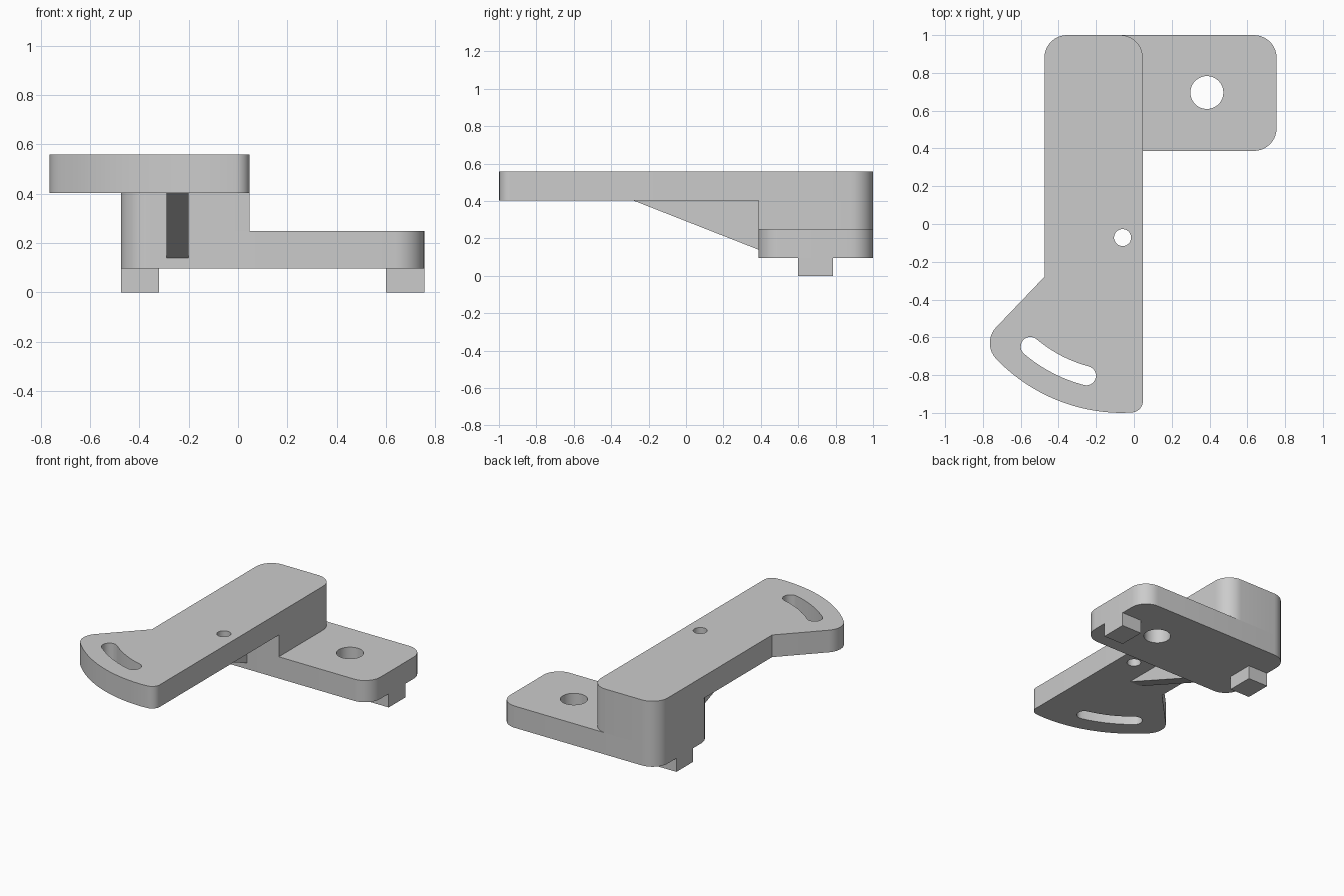
import bpy, bmesh
from math import sin, cos, tan, acos, pi, radians
from mathutils import Vector

if "Cube" in bpy.data.objects:
    bpy.data.objects.remove(bpy.data.objects["Cube"], do_unlink=True)

grey = bpy.data.materials.new("plain_grey")
grey.use_nodes = True
colour = (0.6, 0.6, 0.6, 1)
grey.diffuse_color = colour
grey.node_tree.nodes["Principled BSDF"].inputs["Base Color"].default_value = colour


def arc(centre, radius, start, end, steps):
    """Points on a circular arc, angles in radians."""
    return [(centre[0] + radius * cos(start + (end - start) * i / steps),
             centre[1] + radius * sin(start + (end - start) * i / steps))
            for i in range(steps + 1)]


def fillet(corners, steps=10):
    """Turn (x, y, radius) corners into an outline with rounded corners."""
    outline = []
    for i, (x, y, radius) in enumerate(corners):
        here = Vector((x, y))
        if radius == 0:
            outline.append((x, y))
            continue
        to_prev = (Vector(corners[i - 1][:2]) - here).normalized()
        to_next = (Vector(corners[(i + 1) % len(corners)][:2]) - here).normalized()
        half = acos(to_prev.dot(to_next)) / 2
        centre = here + (to_prev + to_next).normalized() * radius / sin(half)
        first = (here + to_prev * radius / tan(half) - centre).normalized()
        last = (here + to_next * radius / tan(half) - centre).normalized()
        for s in range(steps + 1):
            p = centre + first.slerp(last, s / steps).normalized() * radius
            outline.append((p.x, p.y))
    return outline


def prism(name, outline, low, high, place=lambda a, b, h: (a, b, h)):
    """Extrude an outline between two heights."""
    bm = bmesh.new()
    rings = [[bm.verts.new(place(a, b, h)) for a, b in outline] for h in (low, high)]
    bottom, top = rings
    bm.faces.new(bottom)
    bm.faces.new(top)
    n = len(outline)
    for i in range(n):
        j = (i + 1) % n
        bm.faces.new((bottom[i], bottom[j], top[j], top[i]))
    bmesh.ops.recalc_face_normals(bm, faces=bm.faces)
    mesh = bpy.data.meshes.new(name)
    bm.to_mesh(mesh)
    bm.free()
    mesh.materials.append(grey)
    obj = bpy.data.objects.new(name, mesh)
    bpy.context.collection.objects.link(obj)
    return obj


def activate(obj):
    bpy.ops.object.select_all(action='DESELECT')
    obj.select_set(True)
    bpy.context.view_layer.objects.active = obj


def cut(obj, outline):
    """Cut an outline straight down through a part."""
    cutter = prism("cutter", outline, -1, 2)
    cutter.hide_render = True
    mod = obj.modifiers.new("opening", 'BOOLEAN')
    mod.operation = 'DIFFERENCE'
    mod.solver = 'EXACT'
    mod.object = cutter
    activate(obj)
    bpy.ops.object.modifier_apply(modifier=mod.name)
    bpy.data.objects.remove(cutter, do_unlink=True)


def circle(centre, radius, sides=48):
    return arc(centre, radius, 0, 2 * pi, sides)[:-1]


# Shared dimensions
LEFT, EDGE, RIGHT = -0.475, 0.047, 0.755
BACK, FRONT = 1.0, 0.387
FOOT_TOP, BASE_TOP, ARM_LOW, ARM_TOP = 0.096, 0.249, 0.402, 0.558
ROUND = 0.12
pivot, sweep = (-0.06, -0.072), 0.928

# Base plate with its mounting hole
base = prism("base_plate", fillet([(LEFT, FRONT, ROUND), (RIGHT, FRONT, ROUND),
                                   (RIGHT, BACK, ROUND), (LEFT, BACK, ROUND)]),
             FOOT_TOP, BASE_TOP)
cut(base, circle((0.386, 0.696), 0.087))

# Riser between base plate and arm
riser = prism("riser_block", fillet([(LEFT, FRONT, ROUND), (EDGE, FRONT, 0),
                                     (EDGE, BACK, ROUND), (LEFT, BACK, ROUND)]),
              BASE_TOP, ARM_LOW)

# Arm ending in a fan-shaped sector about the pivot hole
corner = arc(pivot, sweep, radians(216.6), 0, 1)[0]
rim = arc(pivot, sweep, radians(224), radians(270), 24)
arm = prism("swing_arm", fillet([(LEFT, BACK, ROUND), (LEFT, -0.28, 0), (*corner, ROUND)]
                                + [(x, y, 0) for x, y in rim]
                                + [(EDGE, -0.995, 0.06), (EDGE, BACK, ROUND)]),
            ARM_LOW, ARM_TOP)
cut(arm, circle(pivot, 0.045))

# Curved slot concentric with the pivot
a, b, mid, half_width = radians(229.7), radians(255.3), 0.756, 0.051
end_a, end_b = arc(pivot, mid, a, b, 1)
slot = (arc(pivot, mid + half_width, a, b, 16)
        + arc(end_b, half_width, b, b + pi, 12)[1:-1]
        + arc(pivot, mid - half_width, b, a, 16)
        + arc(end_a, half_width, a + pi, a + 2 * pi, 12)[1:-1])
cut(arm, slot)

# Triangular rib under the arm
rib = prism("support_rib", [(-0.28, ARM_LOW), (FRONT, ARM_LOW), (FRONT, 0.14)],
            -0.29, -0.20, place=lambda y, z, x: (x, y, z))

# Locating feet at both ends of the base
feet = [prism(name, [(x, 0.60), (x + 0.155, 0.60), (x + 0.155, 0.785), (x, 0.785)],
              0, FOOT_TOP)
        for name, x in (("right_foot", LEFT), ("left_foot", RIGHT - 0.155))]

for part in [base, riser, arm, rib] + feet:
    activate(part)
    bpy.ops.object.shade_smooth_by_angle(angle=radians(30))
